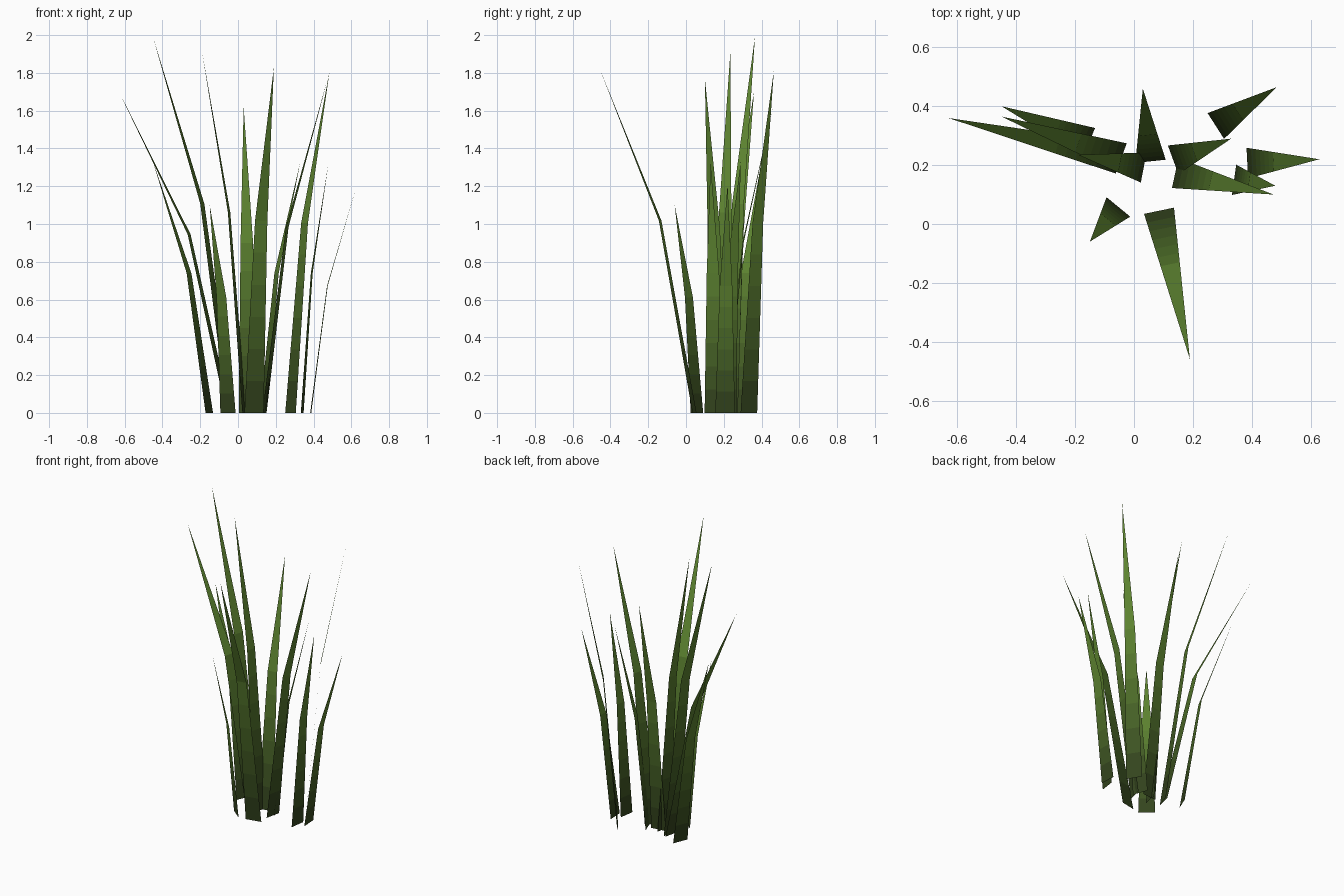
import bpy
import bmesh
from mathutils import Vector

cube = bpy.data.objects.get("Cube")
if cube:
    bpy.data.objects.remove(cube, do_unlink=True)

BASE_WIDTH = 0.104
BEND_REACH = 0.36     # horizontal share of the lean reached at the bend
BEND_HEIGHT = 0.556   # share of the blade height at the bend
BANDS = 6             # colour bands below the bend
ROOT_GREEN = Vector((0.035, 0.06, 0.013))
TIP_GREEN = Vector((0.11, 0.23, 0.03))

# Root centre x, y, then tip x, y, z
BLADES = [
    (0.085, 0.045, 0.19, -0.46, 1.83),
    (-0.053, 0.058, -0.15, -0.06, 1.10),
    (-0.152, 0.278, -0.45, 0.40, 1.33),
    (-0.05, 0.222, -0.63, 0.36, 1.70),
    (-0.042, 0.225, -0.45, 0.365, 1.99),
    (0.033, 0.192, -0.19, 0.235, 1.91),
    (0.056, 0.213, 0.03, 0.46, 1.62),
    (0.278, 0.333, 0.485, 0.465, 1.81),
    (0.133, 0.218, 0.33, 0.29, 1.33),
    (0.385, 0.207, 0.63, 0.22, 1.21),
    (0.14, 0.173, 0.475, 0.10, 1.77),
    (0.34, 0.15, 0.48, 0.13, 1.33),
]


def make_green(index):
    """One step of the dark-to-light green ramp."""
    color = (*ROOT_GREEN.lerp(TIP_GREEN, index / BANDS), 1)
    mat = bpy.data.materials.new(f"grass_green_{index + 1}")
    mat.use_nodes = True
    mat.diffuse_color = color
    shader = mat.node_tree.nodes["Principled BSDF"]
    shader.inputs["Base Color"].default_value = color
    shader.inputs["Roughness"].default_value = 0.8
    return mat


def make_blade(name, root, tip, greens):
    """Flat tapering blade with a single bend and a pointed end."""
    lean = Vector((tip.x - root.x, tip.y - root.y, 0))
    side = Vector((-lean.y, lean.x, 0)).normalized() * BASE_WIDTH / 2
    bend = root + lean * BEND_REACH + Vector((0, 0, tip.z * BEND_HEIGHT))

    bm = bmesh.new()
    rows = []
    for i in range(BANDS + 1):
        t = i / BANDS
        centre = root.lerp(bend, t)
        half = side * (1 - BEND_REACH * t)
        rows.append((bm.verts.new(centre + half), bm.verts.new(centre - half)))

    # Lower strip
    for i, ((l0, r0), (l1, r1)) in enumerate(zip(rows, rows[1:])):
        bm.faces.new((l0, r0, r1, l1)).material_index = i
    # Pointed upper part
    bm.faces.new((*rows[-1], bm.verts.new(tip))).material_index = BANDS

    mesh = bpy.data.meshes.new(name)
    bm.to_mesh(mesh)
    bm.free()
    for mat in greens:
        mesh.materials.append(mat)
    obj = bpy.data.objects.new(name, mesh)
    bpy.context.collection.objects.link(obj)


greens = [make_green(i) for i in range(BANDS + 1)]
for n, (rx, ry, tx, ty, tz) in enumerate(BLADES, 1):
    make_blade(f"grass_blade_{n:02d}", Vector((rx, ry, 0)), Vector((tx, ty, tz)), greens)
